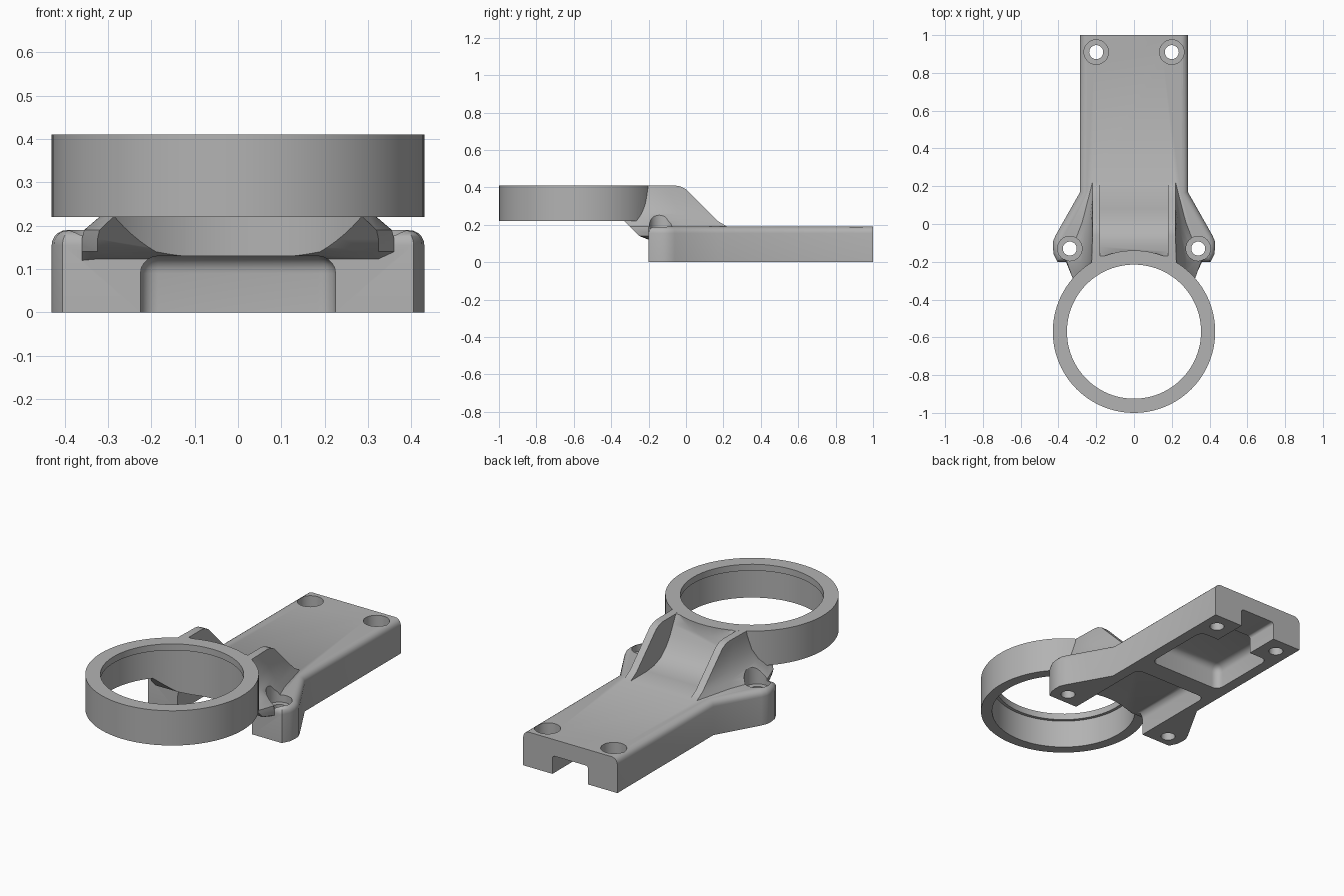
import bpy, bmesh, math

cube = bpy.data.objects.get("Cube")
if cube:
    bpy.data.objects.remove(cube, do_unlink=True)

grey = bpy.data.materials.new("plain grey")
grey.use_nodes = True
COLOUR = (0.45, 0.45, 0.45, 1)
grey.diffuse_color = COLOUR
grey.node_tree.nodes["Principled BSDF"].inputs["Base Color"].default_value = COLOUR


def finish(bm, name):
    bmesh.ops.recalc_face_normals(bm, faces=bm.faces[:])
    mesh = bpy.data.meshes.new(name)
    bm.to_mesh(mesh)
    bm.free()
    mesh.materials.append(grey)
    ob = bpy.data.objects.new(name, mesh)
    bpy.context.scene.collection.objects.link(ob)
    return ob


def loft(name, rings, edge_rule=None, bevel=0.0):
    """Skin a stack of equal-sized point rings and cap both ends."""
    bm = bmesh.new()
    rows = [[bm.verts.new(p) for p in ring] for ring in rings]
    n = len(rows[0])
    for a, b in zip(rows, rows[1:]):
        for i in range(n):
            j = (i + 1) % n
            bm.faces.new((a[i], a[j], b[j], b[i]))
    bm.faces.new(rows[0][::-1])
    bm.faces.new(rows[-1])
    if bevel:
        bm.normal_update()
        edges = [e for e in bm.edges if edge_rule(e)]
        bmesh.ops.bevel(bm, geom=edges, offset=bevel, segments=5,
                        profile=0.5, affect='EDGES', clamp_overlap=True)
    return finish(bm, name)


def box(name, x, y0, y1, z0, z1, bevel=0.0):
    ring = [(-x, y0), (x, y0), (x, y1), (-x, y1)]
    return loft(name, [[(px, py, z) for px, py in ring] for z in (z0, z1)],
                lambda e: True, bevel)


def cylinder(name, x, y, r, z0, z1, n=48):
    angles = [2 * math.pi * i / n for i in range(n)]
    return loft(name, [[(x + r * math.cos(a), y + r * math.sin(a), z) for a in angles]
                       for z in (z0, z1)])


def mirrored(half):
    return half + [(-x, y) for x, y in reversed(half)]


def combine(target, tool, operation):
    mod = target.modifiers.new("combine", 'BOOLEAN')
    mod.operation = operation
    mod.solver = 'EXACT'
    mod.object = tool
    bpy.context.view_layer.update()
    graph = bpy.context.evaluated_depsgraph_get()
    mesh = bpy.data.meshes.new_from_object(target.evaluated_get(graph))
    target.modifiers.clear()
    target.data = mesh
    bpy.data.objects.remove(tool, do_unlink=True)


# Base plate with side wings, rounded along the upper rim
half = [(0.285, 1), (0.285, 0.17), (0.415, -0.06), (0.428, -0.09),
        (0.43, -0.12), (0.425, -0.16), (0.405, -0.2)]
outline = mirrored(half)
TOP = 0.19


def upper_rim(e):
    a, b = (v.co for v in e.verts)
    return a.z > 0.18 and b.z > 0.18 and not (a.y > 0.9 and b.y > 0.9)


body = loft("mount_body", [[(x, y, z) for x, y in outline] for z in (0, TOP)],
            upper_rim, 0.035)

# Neck flaring from the ring into the wings: z, half width, front y, back y
layers = [(0.12, 0.36, -0.19, 0.20), (0.14, 0.36, -0.25, 0.21),
          (0.17, 0.36, -0.28, 0.22), (0.19, 0.355, -0.30, 0.22),
          (0.22, 0.32, -0.33, 0.17), (0.26, 0.28, -0.33, 0.13),
          (0.31, 0.25, -0.33, 0.08), (0.36, 0.235, -0.33, 0.03),
          (0.39, 0.227, -0.33, 0), (0.405, 0.225, -0.33, -0.03),
          (0.41, 0.224, -0.33, -0.06)]
rings = []
for z, w, front, back in layers:
    side = [(w * 0.9, front), (w, -0.2),
            (0.22 + 0.4 * (w - 0.22), (back - 0.2) / 2), (0.22, back)]
    rings.append([(x, y, z) for x, y in mirrored(side)])
combine(body, loft("neck", rings), 'UNION')

# Trough between the two ribs, sweeping up to the ring
sweep = [(-0.19, 0.5), (-0.17, 0.41), (-0.145, 0.36), (-0.12, 0.31), (-0.085, 0.26),
         (-0.04, 0.22), (0.02, 0.198), (0.08, 0.1905), (0.35, 0.1905), (0.35, 0.5)]
combine(body, loft("trough_cutter", [[(x, y, z) for y, z in sweep]
                                     for x in (-0.18, 0.18)]), 'DIFFERENCE')

# Ring with a narrower lip at the top of its bore
RING_Y = -0.57
combine(body, cylinder("ring", 0, RING_Y, 0.43, 0.22, 0.4101, 96), 'UNION')
combine(body, cylinder("bore_cutter", 0, RING_Y, 0.372, 0.125, 0.375, 96), 'DIFFERENCE')
combine(body, cylinder("lip_cutter", 0, RING_Y, 0.355, 0.36, 0.5, 96), 'DIFFERENCE')

# Underside pockets and the narrow rear channel
combine(body, box("front_pocket", 0.225, -0.5, 0.3, -0.2, 0.13, 0.04), 'DIFFERENCE')
combine(body, box("rear_pocket", 0.225, 0.41, 0.81, -0.2, 0.13, 0.04), 'DIFFERENCE')
combine(body, box("rear_channel", 0.108, 0.7, 1.2, -0.2, 0.1, 0.015), 'DIFFERENCE')

# Counterbored screw holes
for side in (-1, 1):
    for x, y, floor in ((0.2, 0.91, 0.12), (0.34, -0.13, 0.15)):
        combine(body, cylinder("hole_cutter", side * x, y, 0.037, -0.1, 0.6, 32), 'DIFFERENCE')
        combine(body, cylinder("seat_cutter", side * x, y, 0.065, floor, 0.6, 32), 'DIFFERENCE')

for ob in bpy.context.selected_objects:
    ob.select_set(False)
body.select_set(True)
bpy.context.view_layer.objects.active = body
bpy.ops.object.shade_smooth_by_angle(angle=math.radians(32))
